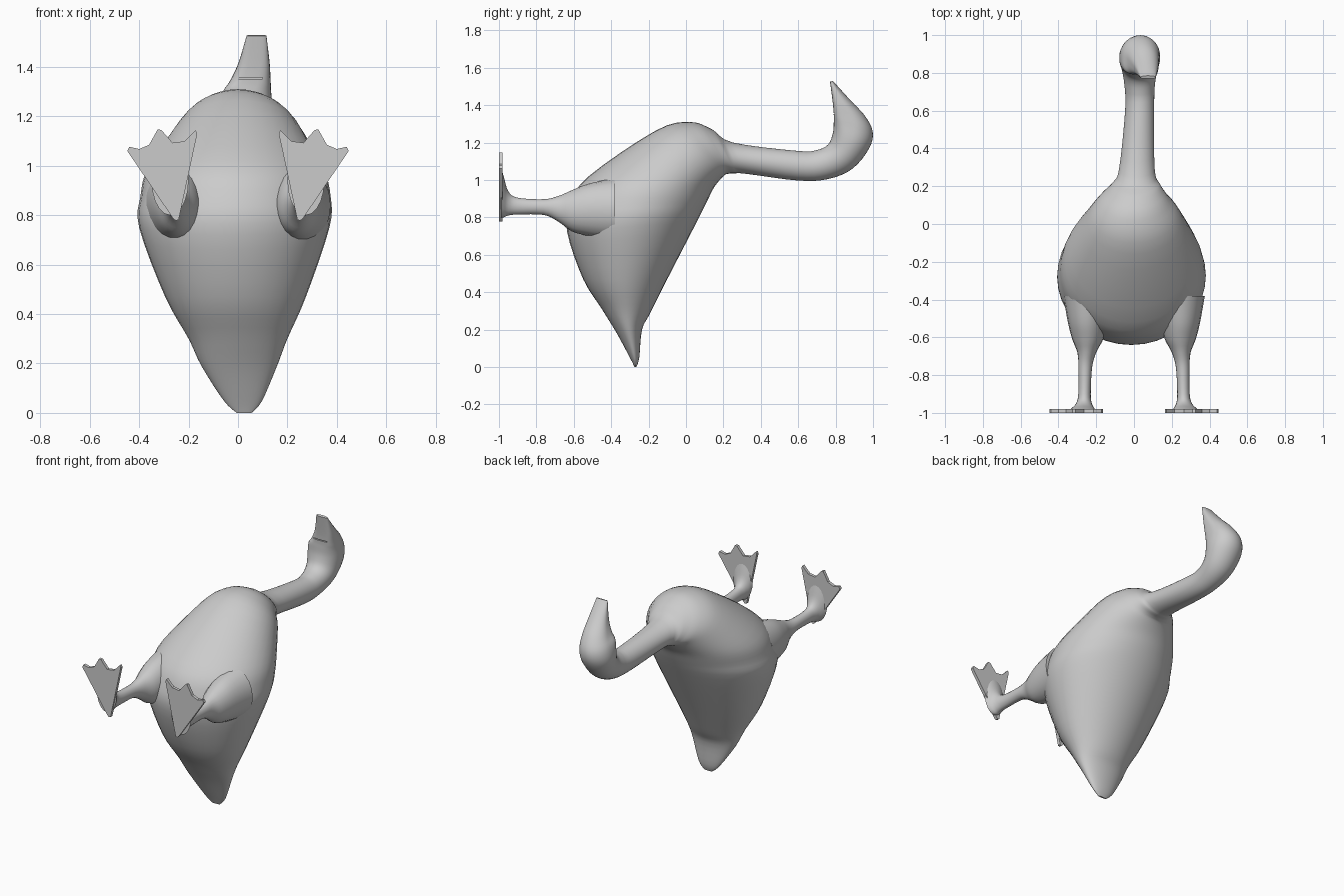
import bpy, bmesh, math
from mathutils import Vector

cube = bpy.data.objects.get("Cube")
if cube:
    bpy.data.objects.remove(cube, do_unlink=True)

grey = bpy.data.materials.new("plain grey")
grey.use_nodes = True
tone = (0.6, 0.6, 0.6, 1)
grey.diffuse_color = tone
grey.node_tree.nodes["Principled BSDF"].inputs["Base Color"].default_value = tone


def make_object(name, bm):
    bmesh.ops.recalc_face_normals(bm, faces=bm.faces)
    mesh = bpy.data.meshes.new(name)
    bm.to_mesh(mesh)
    bm.free()
    mesh.materials.append(grey)
    obj = bpy.data.objects.new(name, mesh)
    bpy.context.collection.objects.link(obj)
    return obj


def select_only(obj):
    bpy.ops.object.select_all(action="DESELECT")
    obj.select_set(True)
    bpy.context.view_layer.objects.active = obj


def smooth(obj, degrees):
    select_only(obj)
    bpy.ops.object.shade_smooth_by_angle(angle=math.radians(degrees))


def refine(rows, steps):
    """Insert smoothly interpolated rows between the given ones."""
    rows = [Vector(r) for r in rows]
    result = []
    for i in range(len(rows) - 1):
        a, b, c, d = (rows[max(0, min(len(rows) - 1, i + k))] for k in (-1, 0, 1, 2))
        for s in range(steps):
            t = s / steps
            result.append(b + (c - a) * (t / 2)
                          + (a * 2 - b * 5 + c * 4 - d) * (t * t / 2)
                          + (b * 3 - a - c * 3 + d) * (t ** 3 / 2))
    return result + [rows[-1]]


def loft(name, rings):
    """Skin a list of closed point loops and cap both ends."""
    bm = bmesh.new()
    loops = [[bm.verts.new(p) for p in ring] for ring in rings]
    for low, high in zip(loops, loops[1:]):
        for i in range(len(low)):
            j = (i + 1) % len(low)
            bm.faces.new((low[i], low[j], high[j], high[i]))
    bm.faces.new(loops[0])
    bm.faces.new(loops[-1])
    return make_object(name, bm)


def body_ring(row, sides=36):
    """Loop through a belly point and a back point, with a given half width."""
    belly_y, belly_z, back_y, back_z, middle_x, half_width = row
    belly = Vector((middle_x, belly_y, belly_z))
    back = Vector((middle_x, back_y, back_z))
    centre, reach = (belly + back) / 2, (back - belly) / 2
    # the underside of the bill is flatter than the rest
    flat = max(0, min(1, (belly_z - 1.2) * 8)) if belly_y > 0.5 else 0
    points = []
    for i in range(sides):
        a = math.tau * i / sides
        across, along = math.cos(a), math.sin(a)
        if along < 0:
            power = 1 - 0.45 * flat
            across = math.copysign(abs(across) ** power, across)
            along = -abs(along) ** power
        points.append(centre + reach * along + Vector((half_width * across, 0, 0)))
    return points


# Rows: belly y, belly z, back y, back z, middle x, half width
tail_and_trunk = [
    (-.275, 0, -.265, 0, .025, .03),
    (-.3, .05, -.25, .05, .02, .078),
    (-.37, .18, -.235, .2, .005, .153),
    (-.45, .31, -.19, .29, 0, .2),
    (-.55, .47, -.1, .47, -.01, .285),
    (-.635, .72, .06, .78, -.015, .385),
    (-.62, .87, .11, .88, -.01, .385),
    (-.52, 1.02, .15, .96, -.01, .355),
    (-.16, 1.265, .2, 1.02, 0, .25),
    (.02, 1.31, .225, 1.033, 0, .185),
]
neck_and_head = [
    (.14, 1.27, .26, 1.035, .01, .13),
    (.25, 1.2, .32, 1.033, .015, .095),
    (.6, 1.155, .6, .997, .03, .077),
    (.7, 1.16, .76, 1.005, .03, .08),
    (.76, 1.19, .89, 1.06, .03, .095),
    (.785, 1.25, .98, 1.17, .03, .108),
    (.79, 1.31, .998, 1.26, .035, .1),
    (.79, 1.345, .955, 1.345, .05, .082),
    (.785, 1.41, .88, 1.425, .065, .063),
    (.77, 1.525, .785, 1.53, .075, .04),
]
body = loft("body_neck_and_head", [body_ring(r) for r in refine(tail_and_trunk + neck_and_head, 4)])


def cut(target, bm, name):
    cutter = make_object(name, bm)
    cutter.hide_render = True
    mod = target.modifiers.new(name, "BOOLEAN")
    mod.operation = "DIFFERENCE"
    mod.solver = "EXACT"
    mod.object = cutter
    select_only(target)
    bpy.ops.object.modifier_apply(modifier=mod.name)
    bpy.data.objects.remove(cutter, do_unlink=True)


# Round recess and mouth slit under the bill
bm = bmesh.new()
bmesh.ops.create_cone(bm, cap_ends=True, segments=32, radius1=.042, radius2=.042, depth=.1)
for v in bm.verts:
    v.co = Vector((v.co.x + .063, v.co.z + .75, v.co.y + 1.435))
cut(body, bm, "recess_cutter")
bm = bmesh.new()
bmesh.ops.create_cube(bm, size=1)
for v in bm.verts:
    v.co = Vector((v.co.x * .1 + .05, v.co.y * .1 + .75, v.co.z * .006 + 1.355))
cut(body, bm, "slit_cutter")
smooth(body, 40)

# Rows: y, x, z, radius in x, radius in z
leg_rows = [
    (-.38, .235, .84, .14, .17),
    (-.52, .245, .84, .105, .14),
    (-.61, .245, .835, .082, .11),
    (-.68, .25, .845, .05, .07),
    (-.76, .258, .855, .036, .042),
    (-.9, .262, .86, .033, .045),
    (-.95, .265, .875, .042, .065),
    (-.975, .27, .91, .06, .11),
    (-.99, .275, .94, .075, .14),
]
foot_outline = [(.24, .782), (.165, 1.13), (.172, 1.145), (.215, 1.1), (.265, 1.093),
                (.31, 1.145), (.325, 1.148), (.36, 1.085), (.4, 1.068), (.44, 1.077),
                (.448, 1.06), (.265, .79), (.252, .778)]

for side, word in ((1, "left"), (-1, "right")):
    # Tapered leg flaring into hip and foot
    rings = []
    for y, x, z, rx, rz in refine(leg_rows, 4):
        turns = [math.tau * i / 20 for i in range(20)]
        rings.append([(side * (x + rx * math.cos(a)), y, z + rz * math.sin(a)) for a in turns])
    smooth(loft(word + "_leg", rings), 50)

    # Thin webbed foot
    rings = [[(side * x, y, z) for x, z in foot_outline] for y in (-1, -.98)]
    smooth(loft(word + "_foot", rings), 30)
